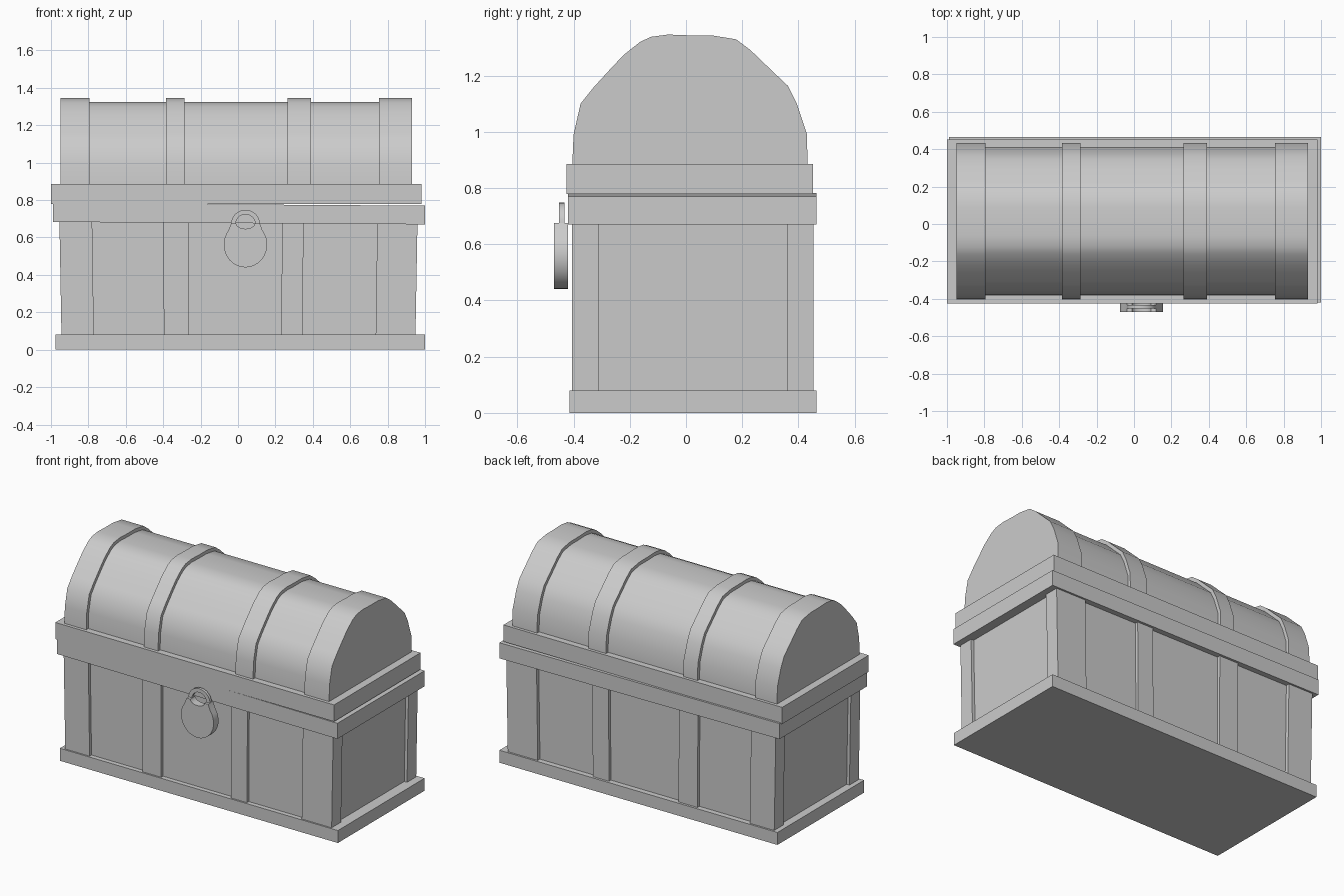
import bpy, bmesh, math

if "Cube" in bpy.data.objects:
    bpy.data.objects.remove(bpy.data.objects["Cube"])


def make(name, verts, faces, smooth=False):
    me = bpy.data.meshes.new(name)
    me.from_pydata(verts, [], faces)
    bm = bmesh.new()
    bm.from_mesh(me)
    bmesh.ops.recalc_face_normals(bm, faces=bm.faces)
    bm.to_mesh(me)
    bm.free()
    ob = bpy.data.objects.new(name, me)
    bpy.context.collection.objects.link(ob)
    if smooth:
        bpy.context.view_layer.objects.active = ob
        ob.select_set(True)
        bpy.ops.object.shade_smooth_by_angle(angle=math.radians(35))
        ob.select_set(False)
    return ob


def prism(name, start, end, smooth=False):
    """Solid between two matching outlines."""
    n = len(start)
    faces = [tuple(range(n)), tuple(range(n, 2 * n))]
    faces += [(i, (i + 1) % n, n + (i + 1) % n, n + i) for i in range(n)]
    return make(name, start + end, faces, smooth)


def box(name, x, y, z, drop=0.0, taper=0.0):
    """Box from ranges; drop lowers the right end, taper narrows the foot in x."""
    mid = 0.0
    def pull(v):
        return v - taper * (1 if v > mid else -1) * min(1, abs(v))
    low = [(pull(x[0]), y[0], z[0]), (pull(x[1]), y[0], z[0] - drop),
           (pull(x[1]), y[1], z[0] - drop), (pull(x[0]), y[1], z[0])]
    high = [(x[0], y[0], z[1]), (x[1], y[0], z[1] - drop),
            (x[1], y[1], z[1] - drop), (x[0], y[1], z[1])]
    return prism(name, low, high)


# Chest body: plinth, recessed panels and rim
box("plinth", (-0.975, 1.0), (-0.415, 0.465), (0, 0.08))
box("body_panels", (-0.935, 0.94), (-0.385, 0.43), (0.06, 0.70), taper=0.012)
box("body_rim", (-0.99, 1.0), (-0.42, 0.465), (0.683, 0.783), drop=0.013)

# Body straps and corner posts
for i, xr in enumerate([(-0.40, -0.265), (0.235, 0.35)]):
    box(f"body_strap_{i}", xr, (-0.404, 0.45), (0.06, 0.70), taper=0.01)
for sx, xr in (("left", (-0.955, -0.78)), ("right", (0.745, 0.96))):
    for sy, yr in (("front", (-0.405, -0.31)), ("back", (0.36, 0.453))):
        box(f"corner_post_{sx}_{sy}", xr, yr, (0.06, 0.70), taper=0.012)

# Lid rim
box("lid_rim", (-1.0, 0.98), (-0.425, 0.452), (0.778, 0.885))

# Arched lid: the straps use the full profile, the barrel a slightly smaller one
arch = [(-0.405, 0.87), (-0.40, 0.99), (-0.375, 1.10), (-0.327, 1.16),
        (-0.263, 1.23), (-0.22, 1.275), (-0.163, 1.32), (-0.124, 1.338),
        (-0.064, 1.346), (0.014, 1.343), (0.092, 1.343), (0.178, 1.329),
        (0.23, 1.29), (0.305, 1.218), (0.362, 1.164), (0.394, 1.10),
        (0.43, 0.993), (0.433, 0.87)]


def arch_part(name, x0, x1, inset):
    ky = 1 - inset / 0.42
    kz = 1 - inset / 0.47
    pts = [(0.014 + (y - 0.014) * ky, 0.87 + (z - 0.87) * kz) for y, z in arch]
    prism(name, [(x0, y, z) for y, z in pts], [(x1, y, z) for y, z in pts], True)


arch_part("lid_barrel", -0.94, 0.92, 0.021)
for i, (a, b) in enumerate([(-0.95, -0.795), (-0.385, -0.285),
                            (0.265, 0.39), (0.755, 0.93)]):
    arch_part(f"lid_strap_{i}", a, b, 0)

# Padlock body: round disc, flat top with a scooped notch
cx, top = 0.04, 0.675
disc = []
for i in range(25):
    a = math.radians(130 + 280 * i / 24)
    disc.append((cx + 0.116 * math.cos(a), 0.562 + 0.122 * math.sin(a)))
disc[0], disc[-1] = (cx - 0.077, top), (cx + 0.077, top)
for i in range(9):
    a = math.pi * i / 8
    disc.append((cx + 0.05 * math.cos(a), top - 0.029 * math.sin(a)))
prism("padlock", [(x, -0.47, z) for x, z in disc],
      [(x, -0.42, z) for x, z in disc], True)

# Padlock shackle: flat half ring
ring = []
for r, order in ((0.077, range(17)), (0.052, range(16, -1, -1))):
    for i in order:
        a = math.pi * i / 16
        ring.append((cx + r * math.cos(a), top - 0.002 + r * 0.97 * math.sin(a)))
prism("shackle", [(x, -0.451, z) for x, z in ring],
      [(x, -0.433, z) for x, z in ring], True)
